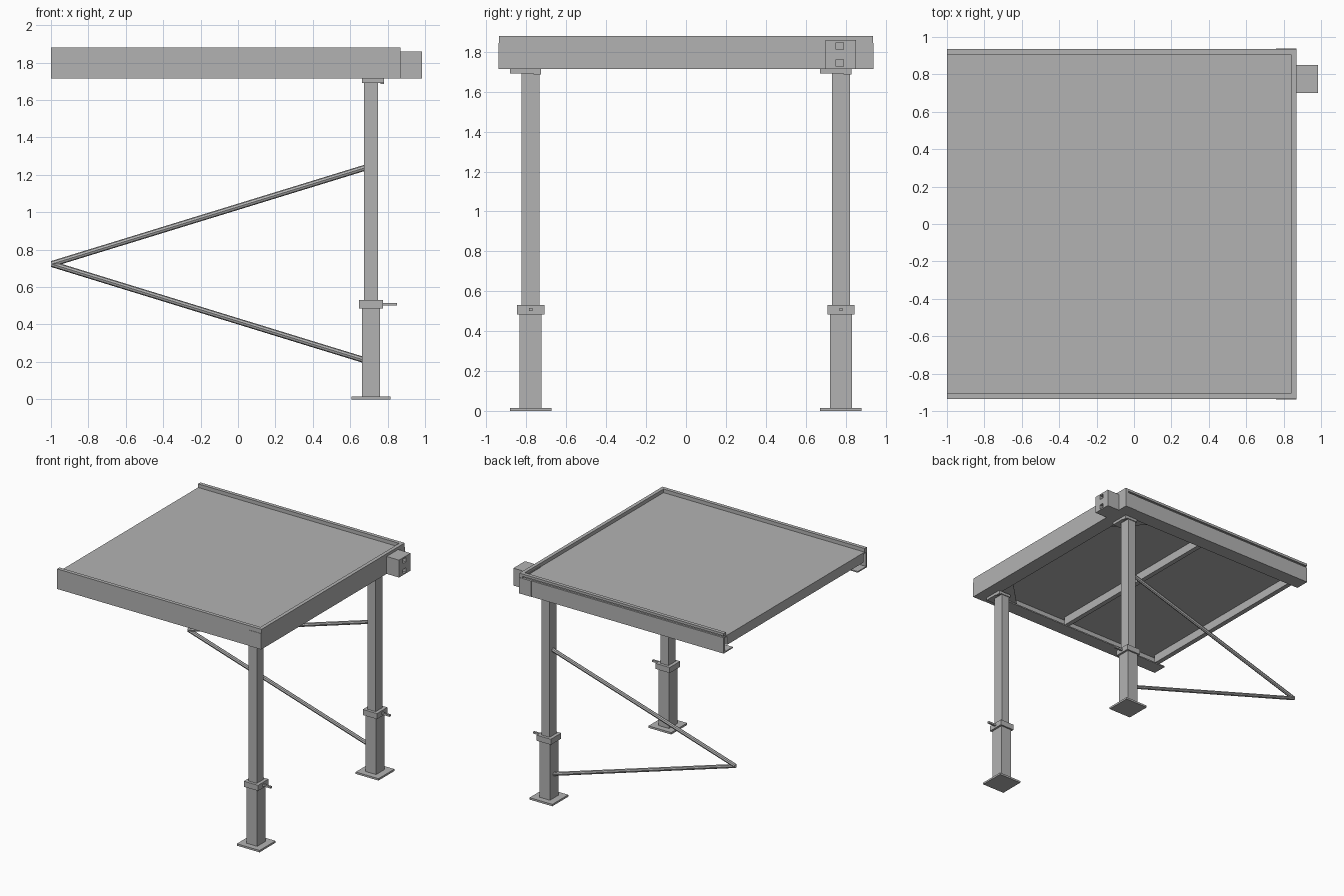
import bpy, bmesh
from mathutils import Vector

old = bpy.data.objects.get("Cube")
if old:
    bpy.data.objects.remove(old, do_unlink=True)

steel = bpy.data.materials.new("grey_steel")
steel.use_nodes = True
GREY = (0.45, 0.45, 0.45, 1)
steel.diffuse_color = GREY
steel.node_tree.nodes["Principled BSDF"].inputs["Base Color"].default_value = GREY


def finish(name, bm):
    bmesh.ops.recalc_face_normals(bm, faces=bm.faces)
    mesh = bpy.data.meshes.new(name)
    bm.to_mesh(mesh)
    bm.free()
    mesh.materials.append(steel)
    ob = bpy.data.objects.new(name, mesh)
    bpy.context.collection.objects.link(ob)
    return ob


def box(name, x, y, z):
    """Box from (min, max) pairs."""
    bm = bmesh.new()
    bmesh.ops.create_cube(bm, size=1)
    for v in bm.verts:
        v.co = [lo + (c + 0.5) * (hi - lo) for c, (lo, hi) in zip(v.co, (x, y, z))]
    return finish(name, bm)


def extrude(name, points, move):
    """Sweep a closed outline along a straight vector."""
    bm = bmesh.new()
    face = bm.faces.new([bm.verts.new(p) for p in points])
    new = bmesh.ops.extrude_face_region(bm, geom=[face])["geom"]
    bmesh.ops.translate(bm, vec=move, verts=[v for v in new if isinstance(v, bmesh.types.BMVert)])
    return finish(name, bm)


def tube(name, a, b, radius):
    a, b = Vector(a), Vector(b)
    bm = bmesh.new()
    bmesh.ops.create_cone(bm, cap_ends=True, segments=8, radius1=radius, radius2=radius,
                          depth=(b - a).length)
    ob = finish(name, bm)
    ob.rotation_mode = "QUATERNION"
    ob.rotation_quaternion = (b - a).to_track_quat("Z", "Y")
    ob.location = (a + b) / 2
    return ob


# Canopy sheet and the bearers below it
box("roof_panel", (-1, 0.84), (-0.91, 0.91), (1.84, 1.85))
for name, x in (("end_bearer", -0.98), ("middle_bearer", -0.05)):
    box(name, (x - 0.02, x + 0.02), (-0.89, 0.89), (1.77, 1.84))

# Channel section: distance inward from the outer face, height
LOW, HIGH, T = 1.714, 1.88, 0.01
channel = [(0, LOW), (0.12, LOW), (0.12, LOW + T), (T, LOW + T), (T, 1.84),
           (0.03, 1.84), (0.03, HIGH), (0, HIGH)]
# The back rail has a narrow groove under its top lip
grooved = channel[:4] + [(0.02, LOW + T), (0.02, 1.84), (0.03, 1.84), (0.03, HIGH),
                         (0, HIGH), (0, 1.86), (0.015, 1.86), (0.015, 1.845), (0, 1.845)]
EDGE, SIDE = 0.87, 0.936
extrude("front_rail", [(-1, -SIDE + d, z) for d, z in channel], (EDGE + 1, 0, 0))
extrude("back_rail", [(-1, SIDE - d, z) for d, z in grooved], (EDGE + 1, 0, 0))
extrude("side_rail", [(EDGE - d, -SIDE, z) for d, z in channel], (0, 2 * SIDE, 0))
for name, s in (("front", -1), ("back", 1)):
    y = sorted((s * (SIDE - 0.004), s * (SIDE + 0.003)))
    box(name + "_end_cap", (0.76, EDGE), y, (LOW, 1.845))

# Motor box with two square sockets
motor = box("motor_box", (0.835, 0.984), (0.70, 0.851), (LOW, 1.858))
for z in (1.743, 1.828):
    cutter = box("socket_cutter", (0.955, 1.1), (0.752, 0.79), (z - 0.018, z + 0.018))
    cutter.hide_render = True
    mod = motor.modifiers.new("socket", "BOOLEAN")
    mod.operation, mod.solver, mod.object = "DIFFERENCE", "EXACT", cutter
    bpy.context.view_layer.objects.active = motor
    bpy.ops.object.modifier_apply(modifier=mod.name)
    bpy.data.objects.remove(cutter, do_unlink=True)

# Telescopic legs
X = 0.711
for name, y in (("front_leg", -0.778), ("back_leg", 0.776)):
    def around(part, rx, ry, z):
        box(f"{name}_{part}", (X - rx, X + rx), (y - ry, y + ry), z)
    around("base_plate", 0.104, 0.104, (0, 0.016))
    around("lower_tube", 0.048, 0.055, (0.016, 0.49))
    around("collar", 0.065, 0.068, (0.484, 0.53))
    around("upper_tube", 0.037, 0.045, (0.53, 1.70))
    box(name + "_locking_pin", (0.77, 0.85), (y - 0.008, y + 0.008), (0.5, 0.515))
    box(name + "_top_plate", (0.663, 0.78), (y - 0.104, y + 0.052), (1.692, LOW))
    box(name + "_top_tab", (0.763, 0.78), (y + 0.014, y + 0.052), (1.686, 1.7))
    # Flat corner gusset tying the leg head to the rails
    s = 1 if y > 0 else -1
    extrude(name + "_gusset", [(0.78, s * 0.84, LOW + T), (0.5, s * 0.84, LOW + T),
                               (0.78, s * 0.56, LOW + T)], (0, 0, 0.006))

# Diagonal braces meeting at one point
for name, z in (("upper_brace", 1.238), ("lower_brace", 0.208)):
    tube(name, (-0.996, 0.776, 0.723), (0.68, 0.776, z), 0.016)
